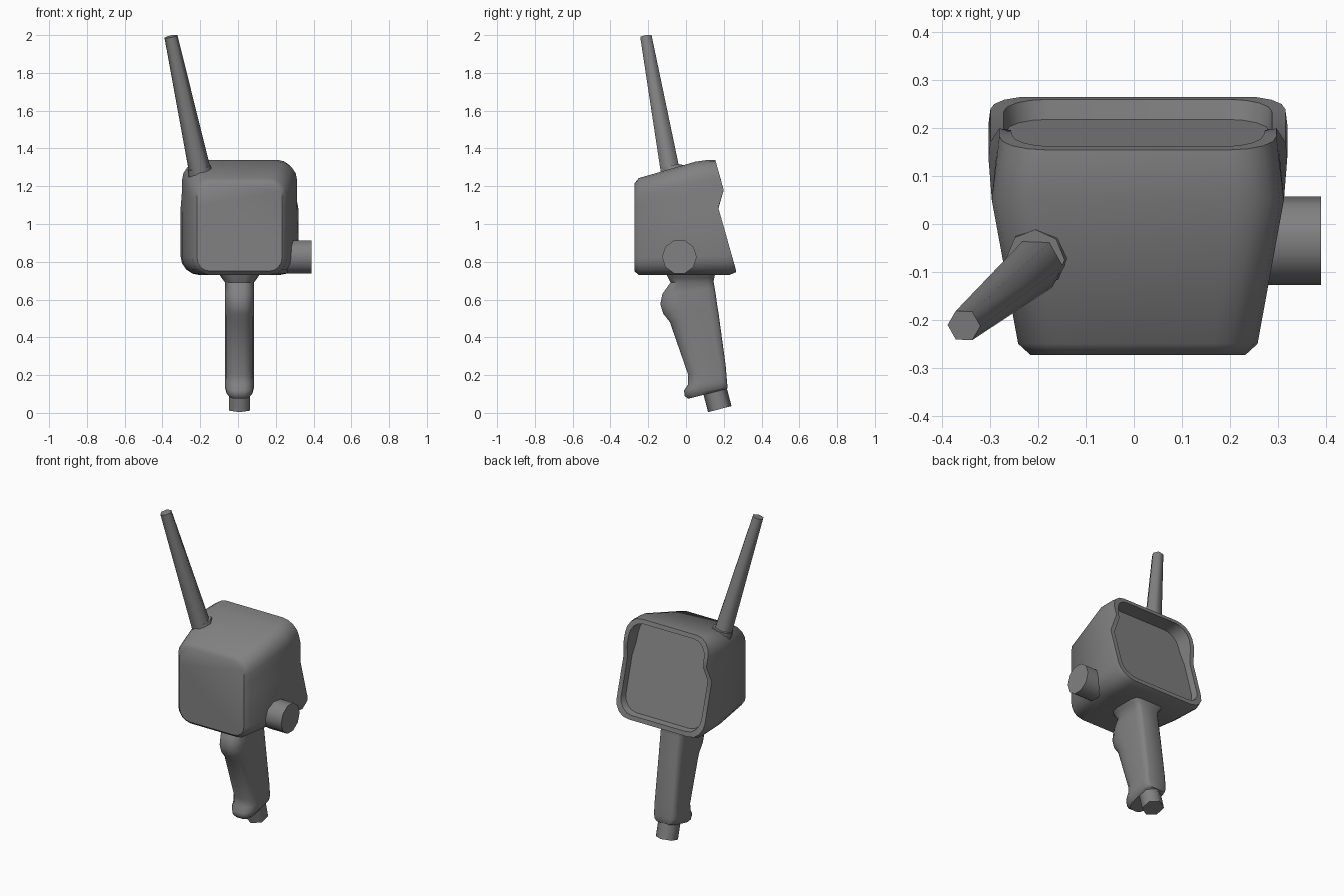
import bpy, bmesh, math
from mathutils import Vector

cube = bpy.data.objects.get("Cube")
if cube:
    bpy.data.objects.remove(cube, do_unlink=True)

grey = bpy.data.materials.new("mid_grey")
grey.use_nodes = True
COLOUR = (0.22, 0.22, 0.22, 1)
grey.diffuse_color = COLOUR
grey.node_tree.nodes["Principled BSDF"].inputs["Base Color"].default_value = COLOUR
CX = 0.008


def loft(name, rings, angle=35):
    """Skin a list of equal-length point rings and cap both ends."""
    bm = bmesh.new()
    rows = [[bm.verts.new(p) for p in ring] for ring in rings]
    n = len(rows[0])
    for a, b in zip(rows, rows[1:]):
        for i in range(n):
            j = (i + 1) % n
            bm.faces.new((a[i], a[j], b[j], b[i]))
    bm.faces.new(rows[0][::-1])
    bm.faces.new(rows[-1])
    bmesh.ops.recalc_face_normals(bm, faces=bm.faces)
    mesh = bpy.data.meshes.new(name)
    bm.to_mesh(mesh)
    bm.free()
    obj = bpy.data.objects.new(name, mesh)
    bpy.context.collection.objects.link(obj)
    mesh.materials.append(grey)
    bpy.ops.object.select_all(action='DESELECT')
    obj.select_set(True)
    bpy.context.view_layer.objects.active = obj
    bpy.ops.object.shade_smooth_by_angle(angle=math.radians(angle))
    return obj


def rod(name, start, end, r1, r2, sides, turn=0.0):
    """Tapered cylinder between two points."""
    start, end = Vector(start), Vector(end)
    axis = (end - start).normalized()
    side = Vector((1, 0, 0)) if abs(axis.x) < 0.9 else Vector((0, 1, 0))
    u = (side - axis * side.dot(axis)).normalized()
    v = axis.cross(u)
    angles = [turn + math.tau * i / sides for i in range(sides)]
    return loft(name, [[c + (u * math.cos(a) + v * math.sin(a)) * r for a in angles]
                       for c, r in ((start, r1), (end, r2))], 61)


def interp(z, table):
    """Piecewise linear lookup in ascending (z, value) pairs."""
    if z <= table[0][0]:
        return table[0][1]
    for (z0, v0), (z1, v1) in zip(table, table[1:]):
        if z <= z1:
            return v0 + (v1 - v0) * (z - z0) / (z1 - z0)
    return table[-1][1]


def section(half, low, high, r, depth, pinch=False):
    """Rounded rectangle in xz; depth(z) gives y. Extra side points shape the hood."""
    def corner(sx, cz, a0):
        return [(sx * (half - r) + r * math.cos(math.radians(a0 + 22.5 * k)),
                 cz + r * math.sin(math.radians(a0 + 22.5 * k))) for k in range(5)]
    bottom, top = low + r, high - r
    sides = [bottom + f * (top - bottom) for f in (0.61, 0.844)]
    pts = corner(1, bottom, -90) + [(half, z) for z in sides] + corner(1, top, 0)
    pts += corner(-1, top, 90) + [(-half, z) for z in sides[::-1]] + corner(-1, bottom, 180)
    ring = []
    for x, z in pts:
        k = interp(z, [(1.09, 1), (1.18, 0.94)]) if pinch else 1
        ring.append((CX + x * k, depth(z), z))
    return ring


# Housing: tapered rounded box with a hooded, slanted rim and a recessed screen
RIM = [(0.755, 0.265), (1.09, 0.17), (1.18, 0.2), (1.34, 0.155)]


def rim(z):
    return interp(z, RIM)


def screen(z):
    return 0.22 - 0.28 * (z - 0.77)


loft("housing", [
    section(0.225, 0.75, 1.215, 0.07, lambda z: -0.273),
    section(0.25, 0.73, 1.243, 0.09, lambda z: -0.25),
    section(0.305, 0.73, 1.33, 0.1, lambda z: 0.05),
    section(0.312, 0.73, 1.34, 0.1, lambda z: rim(z) - 0.035, True),
    section(0.308, 0.745, 1.34, 0.1, rim, True),
    section(0.28, 0.772, 1.315, 0.09, rim, True),
    section(0.275, 0.775, 1.31, 0.09, screen, True),
], 40)

# Side knob
rod("side_knob", (0.26, -0.035, 0.826), (0.39, -0.035, 0.826), 0.092, 0.092, 10)

# Antenna with its collar
rod("antenna", (-0.195, -0.078, 1.25), (-0.355, -0.212, 1.993), 0.059, 0.035, 6)
rod("antenna_collar", (-0.185, -0.055, 1.2), (-0.206, -0.073, 1.3), 0.068, 0.062, 8)

# Grip: slanted stations of (front y, front z, rear y, rear z, half width)
STATIONS = [
    (-0.105, 0.74, 0.155, 0.74, 0.112),
    (-0.095, 0.715, 0.15, 0.715, 0.095),
    (-0.082, 0.69, 0.146, 0.695, 0.078),
    (-0.125, 0.63, 0.152, 0.66, 0.078),
    (-0.136, 0.575, 0.16, 0.61, 0.078),
    (-0.12, 0.525, 0.165, 0.57, 0.078),
    (-0.085, 0.48, 0.172, 0.53, 0.076),
    (0.012, 0.2, 0.21, 0.25, 0.076),
    (0.01, 0.15, 0.215, 0.19, 0.077),
    (-0.01, 0.12, 0.217, 0.165, 0.077),
    (-0.008, 0.09, 0.22, 0.14, 0.07),
    (0.012, 0.075, 0.218, 0.128, 0.058),
]
OUTLINE = [(0, 0.35), (0.05, 0.66), (0.18, 0.93), (0.35, 1), (0.85, 1), (0.96, 0.9), (1, 0.7)]
grip_rings = []
for yf, zf, yr, zr, w in STATIONS:
    loop = OUTLINE + [(t, -x) for t, x in reversed(OUTLINE)]
    grip_rings.append([(CX + x * w, yf + t * (yr - yf), zf + t * (zr - zf)) for t, x in loop])
loft("grip", grip_rings, 50)

# Cable plug under the grip
rod("grip_plug", (CX, 0.145, 0.15), (CX, 0.179, 0.02), 0.064, 0.064, 6, math.pi / 6)
